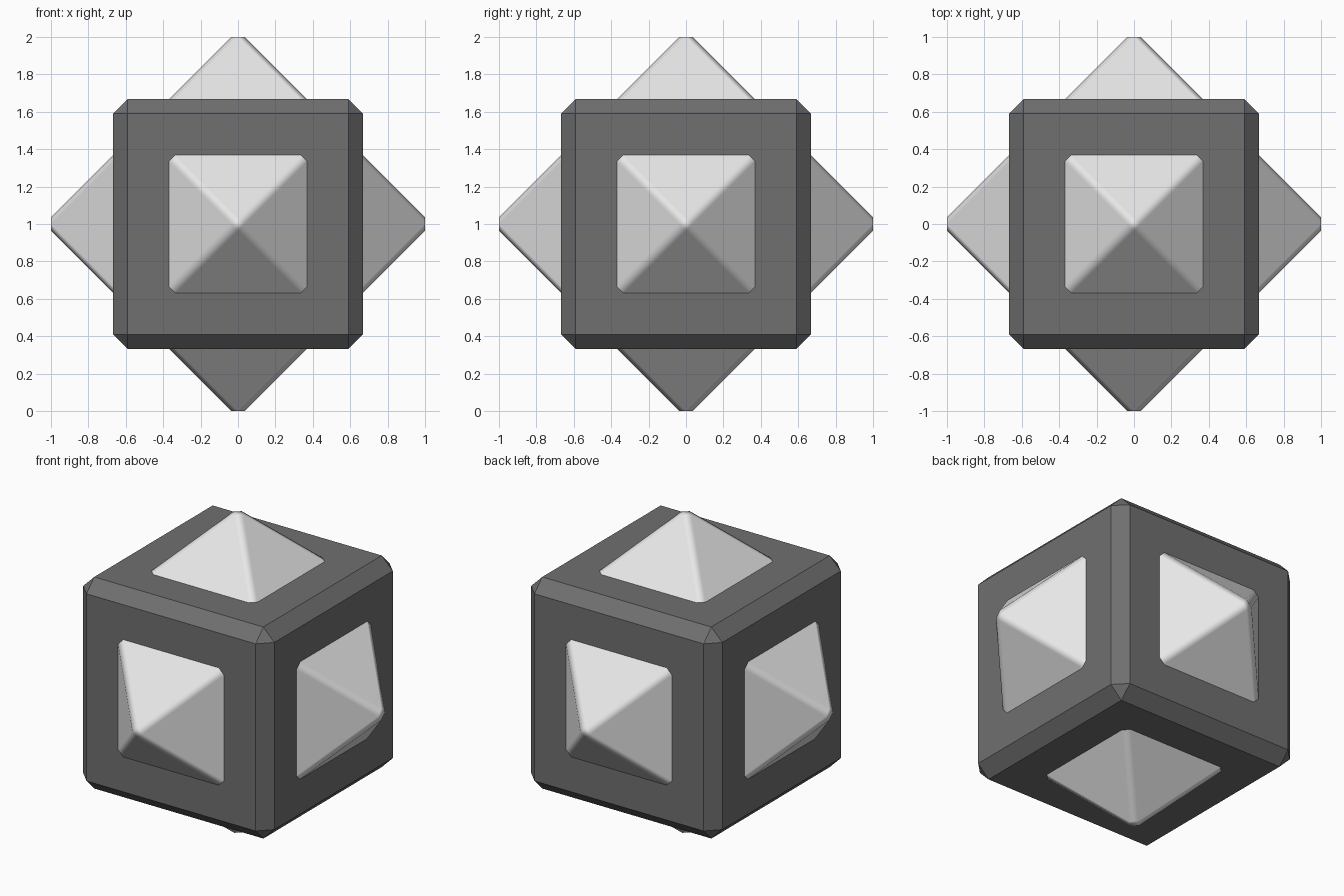
import bpy, bmesh, math
from itertools import product

if "Cube" in bpy.data.objects:
    bpy.data.objects.remove(bpy.data.objects["Cube"])


def material(name, v):
    m = bpy.data.materials.new(name)
    m.diffuse_color = (v, v, v, 1)
    m.use_nodes = True
    m.node_tree.nodes["Principled BSDF"].inputs["Base Color"].default_value = m.diffuse_color
    return m


def add_part(name, bm, mat, bevel):
    me = bpy.data.meshes.new(name)
    bm.to_mesh(me)
    bm.free()
    ob = bpy.data.objects.new(name, me)
    bpy.context.collection.objects.link(ob)
    ob.location.z = 1
    me.materials.append(mat)
    b = ob.modifiers.new("bevel", 'BEVEL')
    b.width = bevel
    b.segments = 1
    b.limit_method = 'NONE'
    return ob


# Chamfered dark cube, flat shaded
bm = bmesh.new()
bmesh.ops.create_cube(bm, size=1.334)
add_part("cube_shell", bm, material("dark grey", 0.16), 0.077)

# Rhombic dodecahedron whose six pointed corners poke through the cube faces
C = 1.037
bm = bmesh.new()
for axis, s in product(range(3), (-C, C)):
    p = [0, 0, 0]
    p[axis] = s
    bm.verts.new(p)
for p in product((-C / 2, C / 2), repeat=3):
    bm.verts.new(p)
bmesh.ops.convex_hull(bm, input=bm.verts[:])
bmesh.ops.dissolve_limit(bm, angle_limit=math.radians(2),
                         verts=bm.verts[:], edges=bm.edges[:])
bmesh.ops.recalc_face_normals(bm, faces=bm.faces[:])
for f in bm.faces:
    f.smooth = True
core = add_part("pointed_core", bm, material("light grey", 0.8), 0.030)
w = core.modifiers.new("weighted_normals", 'WEIGHTED_NORMAL')
w.weight = 100
